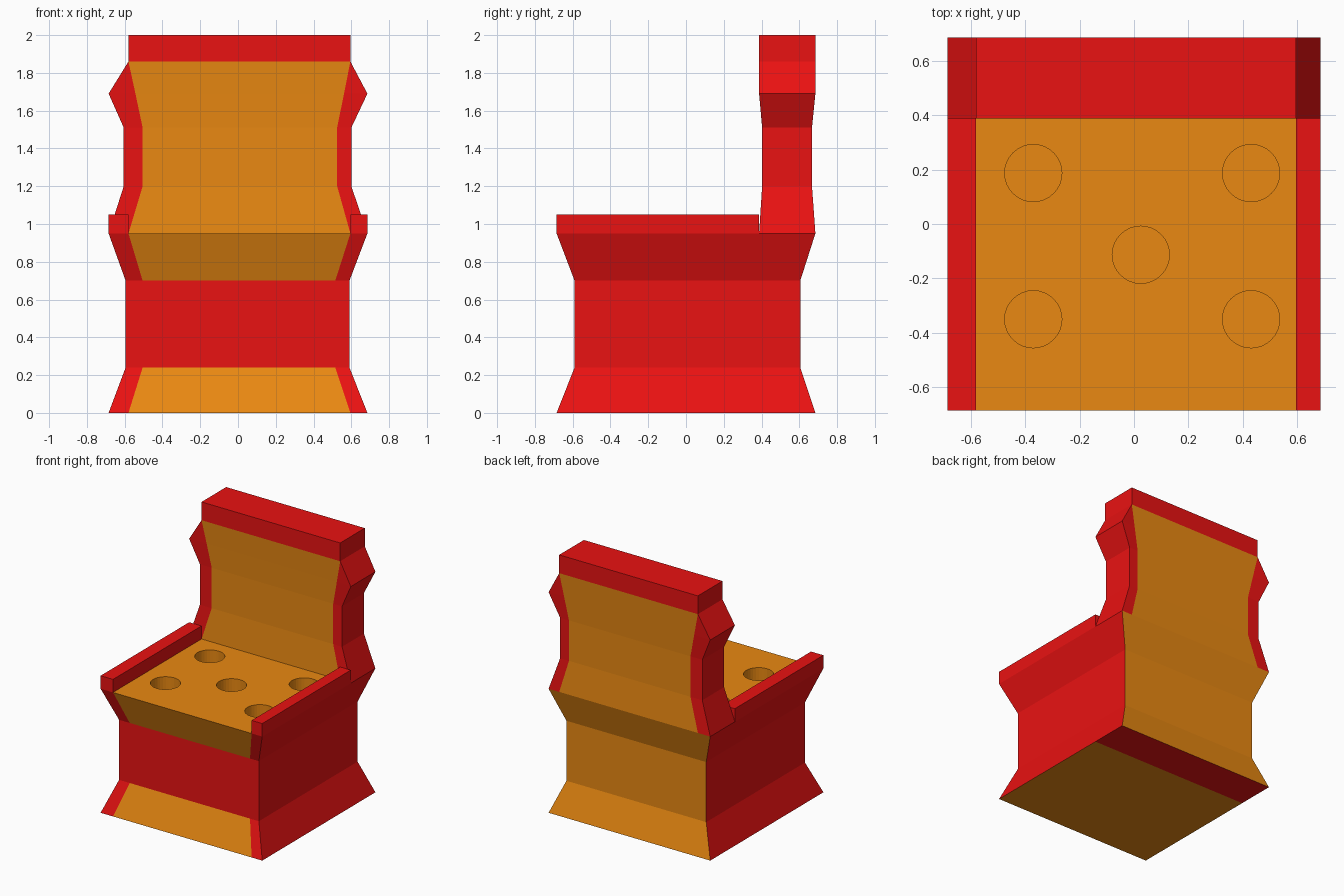
import bpy, bmesh
from mathutils import Matrix

if "Cube" in bpy.data.objects:
    bpy.data.objects.remove(bpy.data.objects["Cube"])

RED, ORANGE = 0, 1
MATS = []
for name, col in (("red", (0.82, 0.006, 0.006, 1)), ("orange", (0.82, 0.25, 0.006, 1))):
    m = bpy.data.materials.new(name)
    m.diffuse_color = col
    m.use_nodes = True
    m.node_tree.nodes["Principled BSDF"].inputs["Base Color"].default_value = m.diffuse_color
    MATS.append(m)


def finish(bm, name):
    bmesh.ops.remove_doubles(bm, verts=bm.verts, dist=1e-4)
    bmesh.ops.recalc_face_normals(bm, faces=bm.faces)
    me = bpy.data.meshes.new(name)
    bm.to_mesh(me)
    bm.free()
    for m in MATS:
        me.materials.append(m)
    ob = bpy.data.objects.new(name, me)
    bpy.context.collection.objects.link(ob)
    return ob


def loft(bm, rings, colour):
    """Join stacked rings with quads; colour(level, side) picks the material."""
    rows = [[bm.verts.new(p) for p in r] for r in rings]
    n = len(rows[0])
    for k in range(len(rows) - 1):
        for i in range(n):
            j = (i + 1) % n
            f = bm.faces.new((rows[k][i], rows[k][j], rows[k + 1][j], rows[k + 1][i]))
            f.material_index = colour(k, i)
    return rows


def cap(bm, verts, mat):
    bm.faces.new(verts).material_index = mat


# Base: waisted block with coloured front panel, plain sides and back
WIDE = (-0.685, -0.58, 0.595, 0.685, -0.685, 0.685)
WAIST = (-0.595, -0.505, 0.515, 0.59, -0.59, 0.605)
SPLIT = 0.387
rings = []
for z, (a, b, c, d, yf, yb) in ((0, WIDE), (0.24, WAIST), (0.70, WAIST), (0.95, WIDE)):
    rings.append([(a, yf, z), (b, yf, z), (c, yf, z), (d, yf, z),
                  (d, SPLIT, z), (d, yb, z), (a, yb, z), (a, SPLIT, z)])
bm = bmesh.new()
rows = loft(bm, rings,
            lambda k, i: ORANGE if i == 5 or (i == 1 and k != 1) else RED)
for row, back_mat in ((rows[0], RED), (rows[-1], ORANGE)):
    cap(bm, row[:5] + row[7:], ORANGE)
    cap(bm, row[4:8], back_mat)
base = finish(bm, "seat_base")

# Round recesses in the seat
bm = bmesh.new()
for x, y in ((-0.37, 0.187), (0.43, 0.187), (0.025, -0.113), (-0.37, -0.35), (0.43, -0.35)):
    bmesh.ops.create_cone(bm, cap_ends=True, segments=32, radius1=0.105, radius2=0.105,
                          depth=0.4, matrix=Matrix.Translation((x, y, 1.0)))
for f in bm.faces:
    f.material_index = ORANGE
cutter = finish(bm, "recess_cutter")
cutter.hide_render = True
cutter.display_type = 'WIRE'
mod = base.modifiers.new("recesses", 'BOOLEAN')
mod.operation = 'DIFFERENCE'
mod.solver = 'EXACT'
mod.object = cutter

# Armrests
for name, x0, x1 in (("armrest_left", -0.685, -0.58), ("armrest_right", 0.595, 0.685)):
    bm = bmesh.new()
    r = [[(x0, -0.685, z), (x1, -0.685, z), (x1, SPLIT, z), (x0, SPLIT, z)] for z in (0.95, 1.05)]
    rows = loft(bm, r, lambda k, i: RED)
    cap(bm, rows[0], RED)
    cap(bm, rows[1], RED)
    finish(bm, name)

# Backrest: z, outer left, inner left, inner right, outer right,
# then front and back y of the outer and inner columns
LEVELS = (
    (0.95, -0.685, -0.58, 0.595, 0.685, 0.387, 0.685, 0.387, 0.685),
    (1.20, -0.605, -0.505, 0.525, 0.60, 0.403, 0.667, 0.403, 0.667),
    (1.51, -0.605, -0.505, 0.525, 0.60, 0.403, 0.667, 0.403, 0.667),
    (1.69, -0.685, -0.543, 0.561, 0.685, 0.387, 0.685, 0.395, 0.676),
    (1.86, -0.58, -0.58, 0.595, 0.595, 0.387, 0.685, 0.387, 0.685),
    (2.00, -0.58, -0.58, 0.595, 0.595, 0.387, 0.685, 0.387, 0.685),
)
rings = [[(a, of, z), (b, nf, z), (c, nf, z), (d, of, z),
          (d, ob, z), (c, nb, z), (b, nb, z), (a, ob, z)]
         for z, a, b, c, d, of, ob, nf, nb in LEVELS]
bm = bmesh.new()
rows = loft(bm, rings, lambda k, i: ORANGE if i in (1, 5) and k < 4 else RED)
cap(bm, rows[0], RED)
top = rows[-1]
cap(bm, [top[1], top[2], top[5], top[6]], RED)
finish(bm, "backrest")
